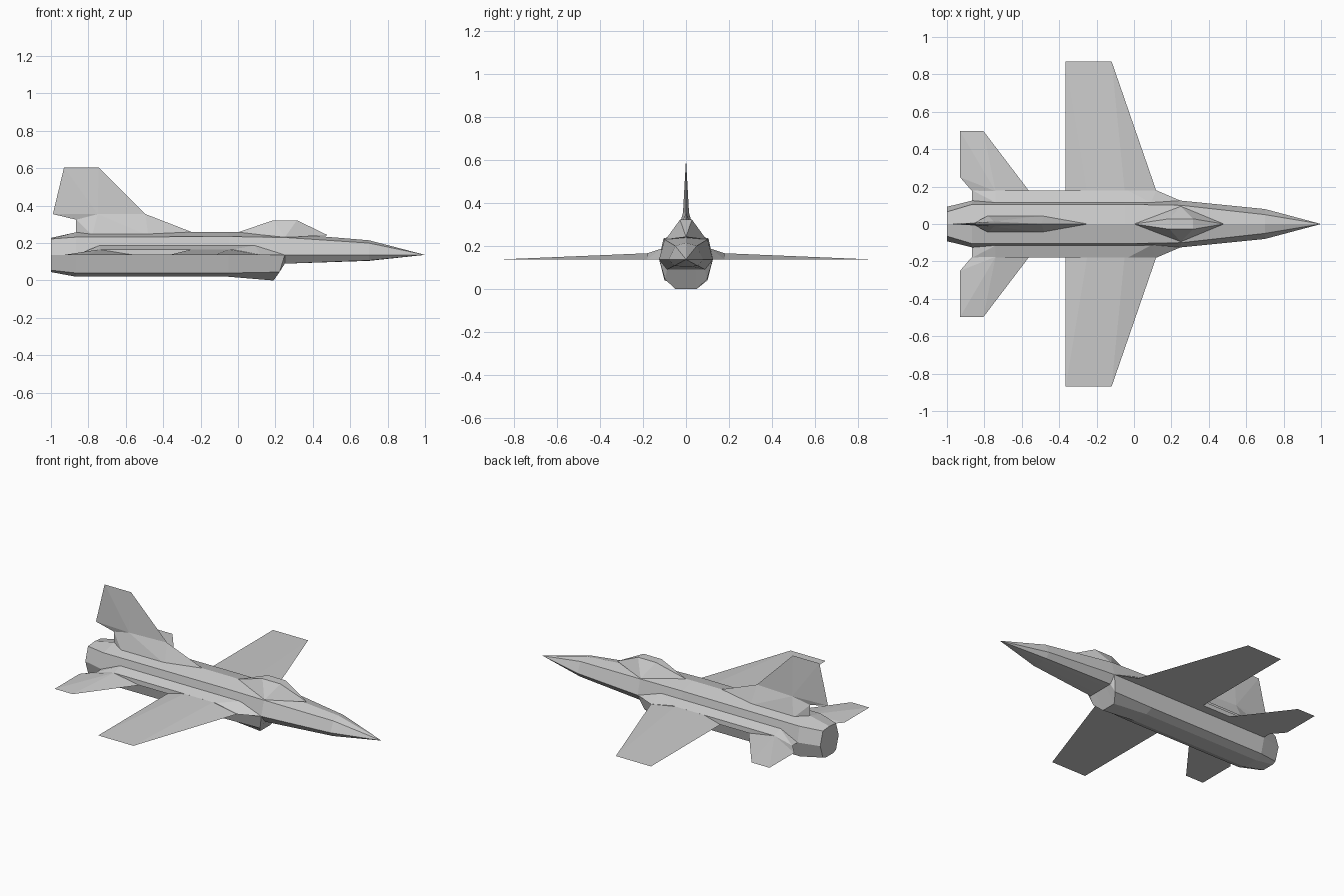
import bpy, bmesh

if "Cube" in bpy.data.objects:
    bpy.data.objects.remove(bpy.data.objects["Cube"])

MID = 0.137  # height of the wing plane


def add_object(name, bm):
    bmesh.ops.remove_doubles(bm, verts=bm.verts[:], dist=0.0005)
    bmesh.ops.recalc_face_normals(bm, faces=bm.faces[:])
    mesh = bpy.data.meshes.new(name)
    bm.to_mesh(mesh)
    bm.free()
    obj = bpy.data.objects.new(name, mesh)
    bpy.context.collection.objects.link(obj)
    return obj


def hull(name, points, both_sides=False, mirror=False):
    """Convex faceted solid; both_sides adds mirrored points, mirror adds a second copy."""
    pts = list(points)
    if both_sides:
        pts += [(x, -y, z) for x, y, z in points if y > 0]
    bm = bmesh.new()
    verts = [bm.verts.new(p) for p in pts]
    res = bmesh.ops.convex_hull(bm, input=verts)
    loose = [v for v in bm.verts if not v.link_faces]
    bmesh.ops.delete(bm, geom=loose, context='VERTS')
    obj = add_object(name, bm)
    if mirror:
        mod = obj.modifiers.new("Mirror", 'MIRROR')
        mod.use_axis = (False, True, False)
        mod.use_mirror_merge = False
    return obj


def loft(name, stations, tip):
    """Skin half-sections (top centre first) mirrored across y, ending in a point."""
    bm = bmesh.new()
    rings = []
    for half in stations:
        full = half + [(x, -y, z) for x, y, z in reversed(half[1:])]
        rings.append([bm.verts.new(p) for p in full])
    n = len(rings[0])
    for a, b in zip(rings, rings[1:]):
        for i in range(n):
            j = (i + 1) % n
            bm.faces.new((a[i], a[j], b[j], b[i]))
    bm.faces.new(rings[0])
    end = bm.verts.new(tip)
    for i in range(n):
        bm.faces.new((rings[-1][i], rings[-1][(i + 1) % n], end))
    return add_object(name, bm)


def section(x, *yz):
    return [(x, y, z) for y, z in yz]


# Fuselage: nozzle, body, slanted intake face and nose
upper = [(0.25, 0, 0.252), (0.25, 0.1, 0.23), (0.25, 0.125, MID)]
loft("fuselage", [
    section(-1.0, (0, 0.228), (0.065, 0.222), (0.092, MID), (0.065, 0.055), (0.04, 0.045)),
    section(-0.865, (0, 0.258), (0.105, 0.232), (0.125, MID), (0.1, 0.04), (0.05, 0.02)),
    section(-0.05, (0, 0.26), (0.105, 0.235), (0.125, MID), (0.1, 0.04), (0.05, 0.02)),
    upper + [(0.222, 0.098, 0.045), (0.19, 0.05, 0.0)],
    upper + [(0.25, 0.088, 0.09), (0.25, 0.045, 0.09)],
    section(0.7, (0, 0.215), (0.05, 0.2), (0.08, MID), (0.055, 0.107), (0.025, 0.105)),
], (1.0, 0, MID))

# Cockpit canopy
hull("canopy", [(0.0, 0, 0.258), (0.48, 0, 0.242), (0.25, 0.095, 0.23),
                (0.19, 0.028, 0.322), (0.315, 0.028, 0.322)], both_sides=True)

# Side ledges blending the wings into the body
hull("wing_root", [(0.25, 0.124, MID), (0.12, 0.18, MID), (-0.865, 0.18, MID),
                   (-0.865, 0.1, MID), (0.25, 0.1, MID),
                   (0.09, 0.115, 0.187), (-0.74, 0.115, 0.187),
                   (-0.03, 0.178, 0.166), (-0.74, 0.178, 0.166)], mirror=True)

# Main wings, tapering to a knife edge at the tip
hull("wing", [(0.12, 0.175, MID), (-0.365, 0.175, MID),
              (-0.05, 0.175, 0.166), (-0.25, 0.175, 0.166),
              (-0.12, 0.87, MID), (-0.365, 0.87, MID)], mirror=True)

# Horizontal tailplanes
hull("tailplane", [(-0.56, 0.175, MID), (-0.865, 0.175, MID), (-0.74, 0.175, 0.166),
                   (-0.805, 0.497, MID), (-0.93, 0.497, MID), (-0.93, 0.25, MID)],
     mirror=True)

# Fin: broad faceted base and thin blade
hull("fin_base", [(-0.25, 0, 0.26), (-0.48, 0.045, 0.24), (-0.78, 0.045, 0.24),
                  (-0.865, 0, 0.25), (-0.865, 0, 0.325), (-0.495, 0, 0.355),
                  (-0.75, 0.014, 0.355)], both_sides=True)
hull("fin_blade", [(-0.495, 0, 0.355), (-0.99, 0, 0.355), (-0.865, 0, 0.325),
                   (-0.75, 0.014, 0.355), (-0.745, 0, 0.605), (-0.93, 0, 0.605)],
     both_sides=True)
